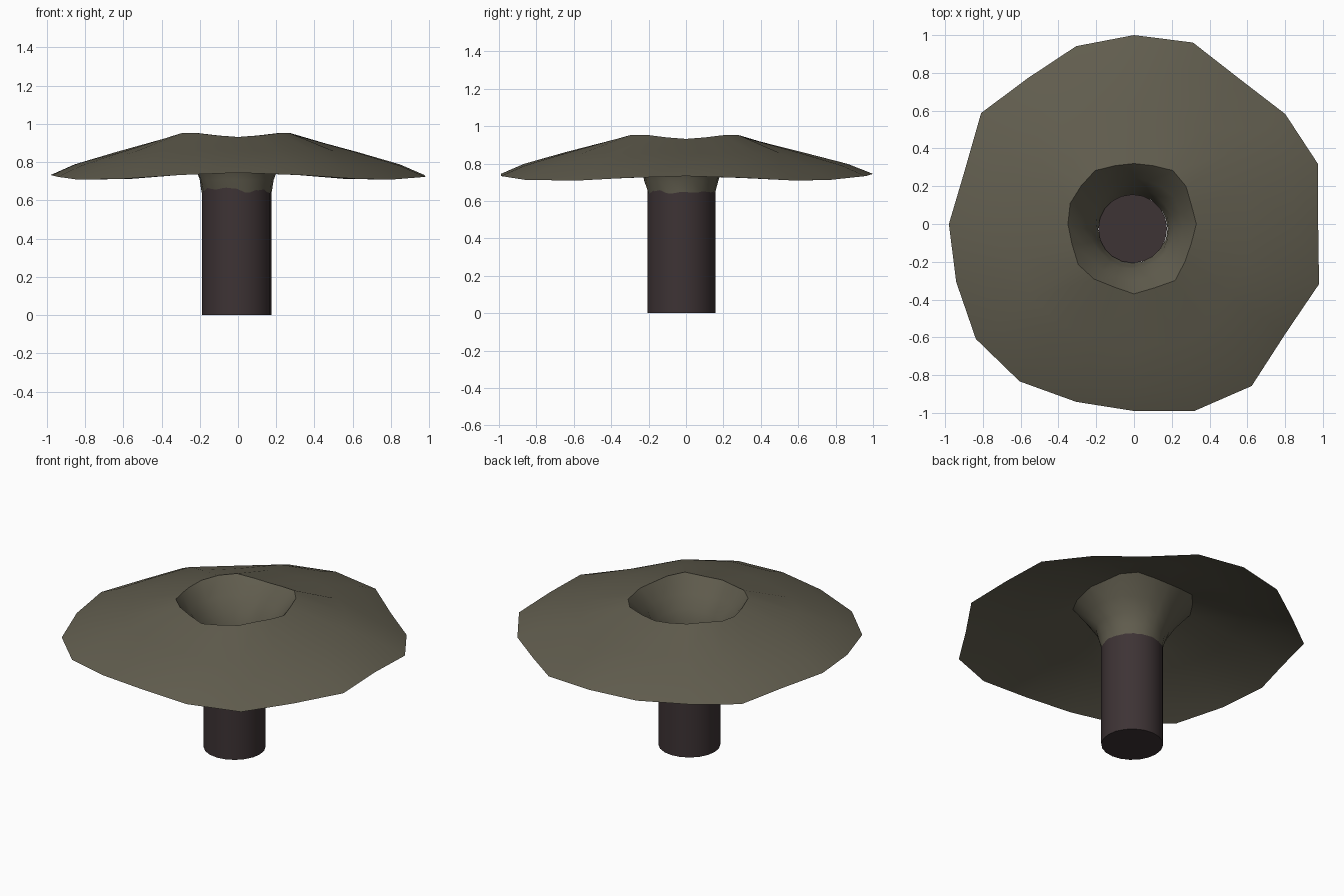
import bpy, bmesh, math, random

random.seed(4)
default = bpy.data.objects.get("Cube")
if default:
    bpy.data.objects.remove(default, do_unlink=True)


def make_material(name, rgb):
    mat = bpy.data.materials.new(name)
    mat.use_nodes = True
    mat.diffuse_color = (*rgb, 1)
    mat.node_tree.nodes["Principled BSDF"].inputs["Base Color"].default_value = (*rgb, 1)
    return mat


olive = make_material("olive brown", (0.12, 0.11, 0.077))
bark = make_material("dark bark", (0.047, 0.033, 0.035))

SIDES = 20
CX, CY = -0.007, -0.025          # stem axis

# Uneven radii of the cap's rim and of its crest, one per side
RIM = [.975, 1.025, .99, .95, 1.01, 1, .99, .955, 1, .94,
       .98, .99, 1.035, 1.03, .99, .99, 1.04, 1.06, .99, 1.03]
CREST = [.33, .32, .34, .35, .325, .32, .325, .35, .345, .355,
         .35, .345, .365, .36, .35, .37, .355, .37, .335, .32]


def ring(bm, radius, height, cx=0, cy=0):
    """Ring of vertices; radius and height are functions of side and angle."""
    verts = []
    for i in range(SIDES):
        a = math.tau * i / SIDES
        verts.append(bm.verts.new((cx + radius(i) * math.cos(a),
                                   cy + radius(i) * math.sin(a), height(a))))
    return verts


def rim_z(a):
    return 0.719 + 0.014 * math.cos(4 * a) + 0.012 * math.sin(a) ** 4


def crest_z(a):
    return 0.943 - 0.011 * math.cos(4 * a)


def between(t, bulge):
    """Ring part way from rim to crest, lifted a little."""
    return (lambda i: RIM[i] * (1 - t) + CREST[i] * t,
            lambda a: rim_z(a) * (1 - t) + crest_z(a) * t + bulge)


# Cap: thin sheet running from the rim over the crest and down the funnel
bm = bmesh.new()
rings = [ring(bm, *between(0, 0)), ring(bm, *between(0.2, 0.016)),
         ring(bm, *between(0.55, 0.012)), ring(bm, *between(1, 0))]
for r, z, wobble in ((0.27, 0.85, .008), (0.218, 0.77, .008),
                     (0.195, 0.71, .004), (0.18, 0.645, .006)):
    rings.append(ring(bm, lambda i: r + random.uniform(-wobble, wobble),
                      lambda a: z + random.uniform(-wobble, wobble), CX, CY))
for upper, lower in zip(rings, rings[1:]):
    for i in range(SIDES):
        j = (i + 1) % SIDES
        bm.faces.new((upper[i], upper[j], lower[j], lower[i]))
mesh = bpy.data.meshes.new("cap")
bm.to_mesh(mesh)
bm.free()
cap = bpy.data.objects.new("cap", mesh)
bpy.context.collection.objects.link(cap)
cap.data.materials.append(olive)

# Stem
bpy.ops.mesh.primitive_cylinder_add(vertices=SIDES, radius=0.182, depth=0.69,
                                    location=(CX, CY, 0.345))
stem = bpy.context.object
stem.name = "stem"
stem.data.materials.append(bark)

for obj in (cap, stem):
    bpy.ops.object.select_all(action="DESELECT")
    obj.select_set(True)
    bpy.context.view_layer.objects.active = obj
    bpy.ops.object.shade_smooth_by_angle(angle=math.radians(40))
